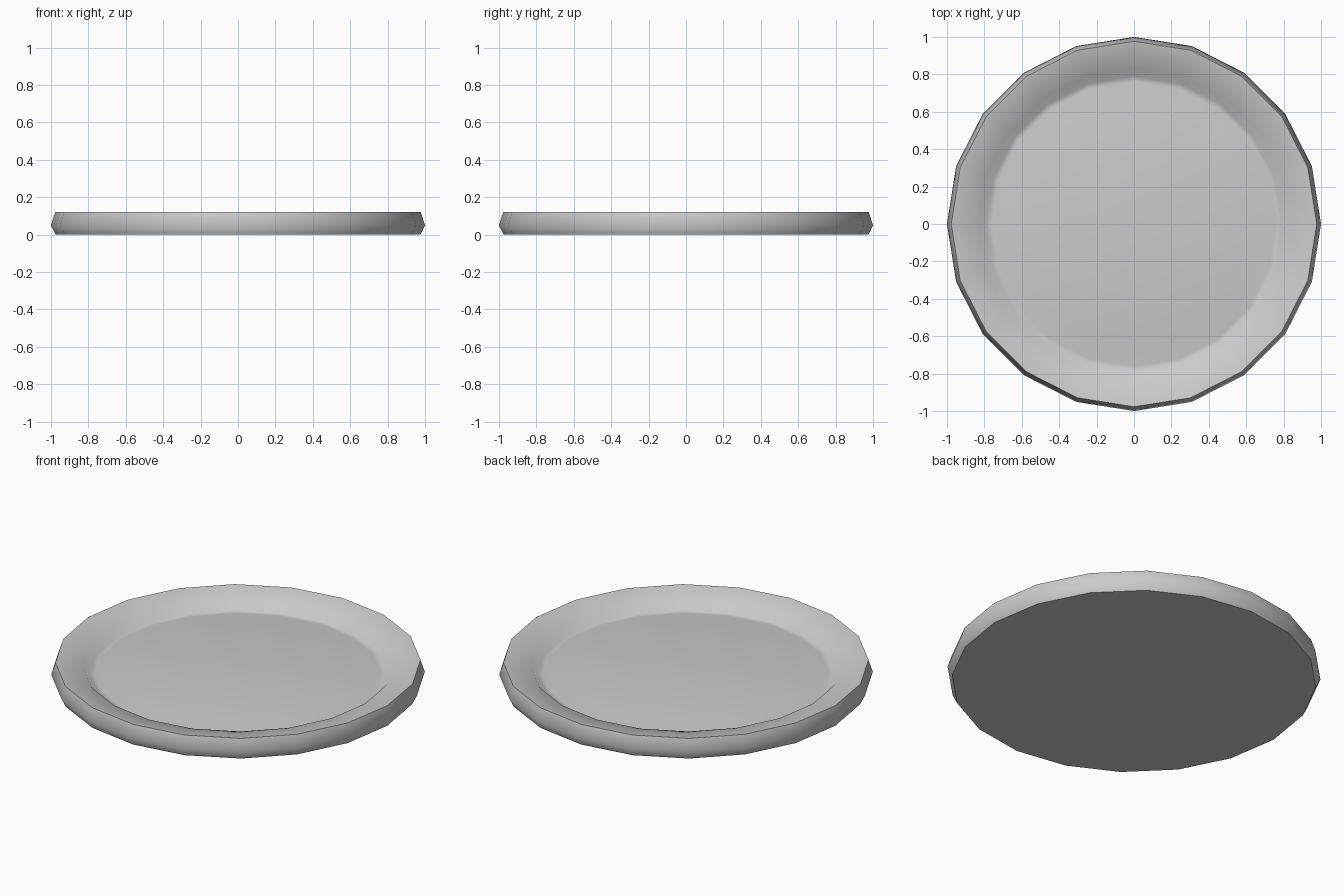
import bpy, bmesh, math

if "Cube" in bpy.data.objects:
    bpy.data.objects.remove(bpy.data.objects["Cube"])

SIDES = 20

# Half cross-section (radius, height), from underside edge to the raised floor edge
PROFILE = [(0.975, 0.0), (1.0, 0.05), (0.977, 0.12),
           (0.83, 0.092), (0.79, 0.05), (0.76, 0.05), (0.68, 0.063)]


def lathe(name, profile, sides):
    bm = bmesh.new()
    rings = [[bm.verts.new((r * math.cos(2 * math.pi * i / sides),
                            r * math.sin(2 * math.pi * i / sides), z))
              for i in range(sides)] for r, z in profile]
    for a, b in zip(rings, rings[1:]):
        for i in range(sides):
            j = (i + 1) % sides
            bm.faces.new((a[i], a[j], b[j], b[i]))
    # Flat underside and flat floor
    bm.faces.new(rings[0][::-1])
    bm.faces.new(rings[-1])
    mesh = bpy.data.meshes.new(name)
    bm.to_mesh(mesh)
    bm.free()
    obj = bpy.data.objects.new(name, mesh)
    bpy.context.collection.objects.link(obj)
    return obj


# Plate
plate = lathe("plate", PROFILE, SIDES)
bpy.context.view_layer.objects.active = plate
plate.select_set(True)
bpy.ops.object.shade_smooth_by_angle(angle=math.radians(50))
